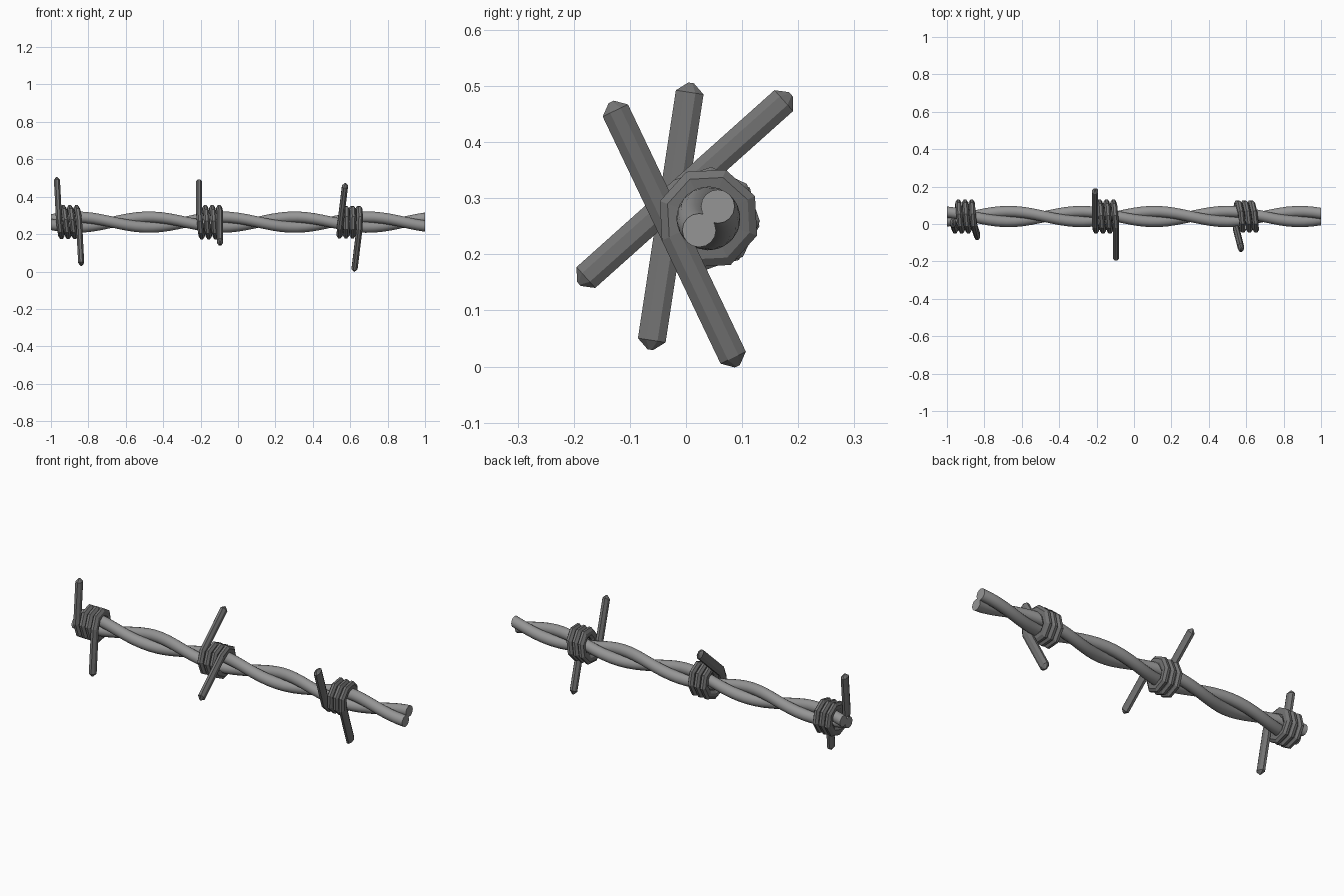
import bpy, bmesh
from math import sin, cos, pi, radians
from mathutils import Vector

if "Cube" in bpy.data.objects:
    bpy.data.objects.remove(bpy.data.objects["Cube"])

CY, CZ = 0.04, 0.264          # axis of the cable
X = Vector((1, 0, 0))


def material(name, v):
    m = bpy.data.materials.new(name)
    m.diffuse_color = (v, v, v, 1)
    m.use_nodes = True
    m.node_tree.nodes["Principled BSDF"].inputs["Base Color"].default_value = m.diffuse_color
    return m


WIRE = material("wire_grey", 0.3)
DARK = material("barb_grey", 0.17)


def sweep(name, rings, mat):
    """Skin a list of equal-sized vertex rings and cap both ends."""
    bm = bmesh.new()
    loops = [[bm.verts.new(p) for p in r] for r in rings]
    n = len(loops[0])
    for a, b in zip(loops, loops[1:]):
        for i in range(n):
            j = (i + 1) % n
            bm.faces.new((a[i], a[j], b[j], b[i]))
    bm.faces.new(loops[0][::-1])
    bm.faces.new(loops[-1])
    bmesh.ops.recalc_face_normals(bm, faces=bm.faces)
    me = bpy.data.meshes.new(name)
    bm.to_mesh(me)
    bm.free()
    me.materials.append(mat)
    ob = bpy.data.objects.new(name, me)
    bpy.context.collection.objects.link(ob)
    return ob


def strand(name, phase, r=0.03, offset=0.027, sides=16, steps=44):
    rings = []
    for k in range(steps + 1):
        x = -1 + 2 * k / steps
        a = radians(232 + 462 * (x - 1)) + phase
        y, z = CY + offset * cos(a), CZ + offset * sin(a)
        rings.append([(x, y + r * cos(t), z + r * sin(t))
                      for t in (2 * pi * i / sides for i in range(sides))])
    ob = sweep(name, rings, WIRE)
    bpy.ops.object.select_all(action='DESELECT')
    ob.select_set(True)
    bpy.context.view_layer.objects.active = ob
    bpy.ops.object.shade_smooth_by_angle(angle=radians(40))


def barb(name, x0, x1, angle, up, down, lean, R=0.067, turns=3):
    """Flattened wire: straight arm in, coil round the cable, straight arm out."""
    a = radians(angle)
    d = Vector((0, cos(a), sin(a)))
    side = Vector((0, cos(a + pi / 2), sin(a + pi / 2))) * R
    # path points: position, in-plane normal, section scale
    path = [(X * x0 + side + d * s, side.normalized(), k)
            for s, k in ((up, 0.2), (up - 0.017, 1))]
    n = turns * 8
    for i in range(n + 1):
        t = a + pi / 2 + 2 * pi * i / 8
        nrm = Vector((0, cos(t), sin(t)))
        path.append((X * (x0 + (x1 - x0) * i / n) + nrm * R, nrm, 1))
    path += [(X * x1 + side - d * s, side.normalized(), k)
             for s, k in ((down - 0.017, 1), (down, 0.2))]
    rings = []
    for p, nrm, k in path:
        ring = []
        for i in range(8):
            t = 2 * pi * (i + 0.5) / 8
            v = p + nrm * (0.027 * k * cos(t)) + X * (0.0175 * k * sin(t))
            v.x += lean * v.dot(d)
            ring.append(v + Vector((0, CY, CZ)))
        rings.append(ring)
    sweep(name, rings, DARK)


# two twisted wires
strand("strand_a", 0)
strand("strand_b", pi)

# three wrapped barbs
barb("barb_left", -0.957, -0.85, 81.3, 0.234, 0.247, -0.05)
barb("barb_middle", -0.208, -0.096, 41.8, 0.257, 0.25, 0.0)
barb("barb_right", 0.545, 0.65, 115.5, 0.262, 0.26, 0.11)
